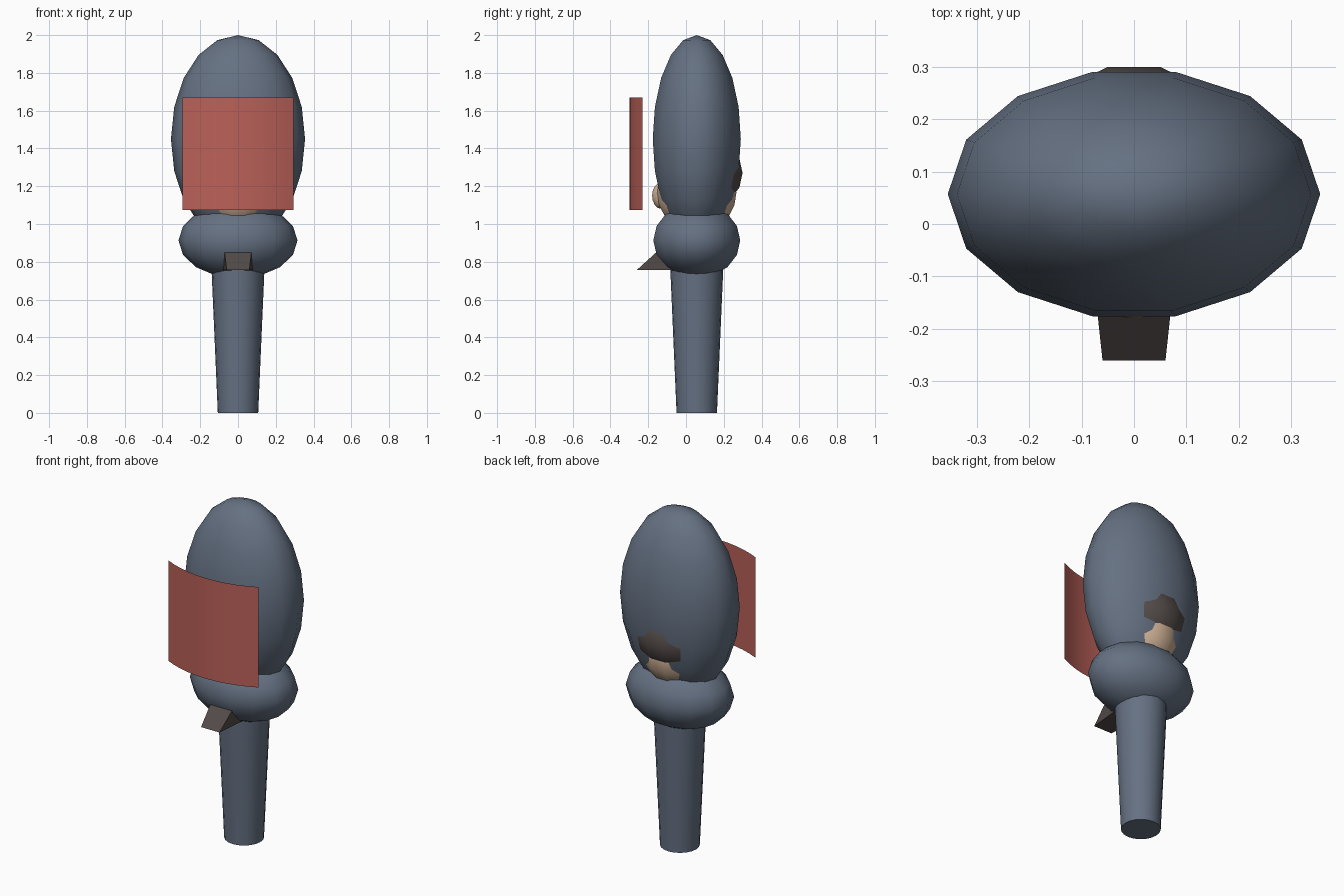
import bpy, bmesh, math
from mathutils import Matrix

cube = bpy.data.objects.get("Cube")
if cube:
    bpy.data.objects.remove(cube, do_unlink=True)

AXIS_Y = 0.057


def material(name, rgb):
    m = bpy.data.materials.new(name)
    m.use_nodes = True
    m.diffuse_color = (*rgb, 1)
    bsdf = m.node_tree.nodes["Principled BSDF"]
    bsdf.inputs["Base Color"].default_value = (*rgb, 1)
    bsdf.inputs["Roughness"].default_value = 0.8
    return m


blue = material("slate blue", (0.13, 0.165, 0.225))
red = material("brick red", (0.5, 0.12, 0.1))
skin = material("skin", (0.6, 0.42, 0.29))
dark = material("dark brown", (0.085, 0.07, 0.065))


def finish(name, bm, mat, smooth=None):
    bmesh.ops.recalc_face_normals(bm, faces=bm.faces[:])
    mesh = bpy.data.meshes.new(name)
    bm.to_mesh(mesh)
    bm.free()
    mesh.materials.append(mat)
    ob = bpy.data.objects.new(name, mesh)
    bpy.context.collection.objects.link(ob)
    if smooth:
        bpy.ops.object.select_all(action='DESELECT')
        ob.select_set(True)
        bpy.context.view_layer.objects.active = ob
        bpy.ops.object.shade_smooth_by_angle(angle=math.radians(smooth))
    return ob


def ellipsoid(name, centre, radii, mat, segments=14, rings=10):
    bm = bmesh.new()
    bmesh.ops.create_uvsphere(bm, u_segments=segments, v_segments=rings, radius=1)
    # Turn so that a column of vertices lies on the x axis
    if not any(abs(v.co.y) < 1e-4 and v.co.x > 0.5 for v in bm.verts):
        bmesh.ops.rotate(bm, verts=bm.verts, matrix=Matrix.Rotation(math.pi / 2, 3, 'Z'))
    bmesh.ops.scale(bm, vec=radii, verts=bm.verts)
    bmesh.ops.translate(bm, vec=centre, verts=bm.verts)
    return finish(name, bm, mat, 60)


# Tall hood, collar roll, and the head tucked inside
ellipsoid("hood", (0, AXIS_Y, 1.45), (0.355, 0.239, 0.55), blue)
ellipsoid("collar", (0, AXIS_Y, 0.913), (0.315, 0.236, 0.2), blue, rings=8)
ellipsoid("face", (0, AXIS_Y, 1.165), (0.19, 0.215, 0.21), skin)
ellipsoid("nose", (0, -0.13, 1.15), (0.05, 0.052, 0.07), skin, 10, 8)
ellipsoid("hair", (0, 0.08, 1.27), (0.225, 0.225, 0.2), dark, rings=8)

# Tapered handle
bm = bmesh.new()
bmesh.ops.create_cone(bm, cap_ends=True, segments=20, radius1=0.107, radius2=0.141,
                      depth=0.78, matrix=Matrix.Translation((0, AXIS_Y, 0.39)))
finish("handle", bm, blue, 40)

# Wedge-shaped spout: a front edge spreading back into the collar
bm = bmesh.new()
profile = [(0.06, -0.26, 0.757), (0.08, -0.05, 0.757), (0.074, -0.13, 0.875)]
sides = [[bm.verts.new((s * x, y, z)) for x, y, z in profile] for s in (-1, 1)]
for side in sides:
    bm.faces.new(side)
for i in range(3):
    j = (i + 1) % 3
    bm.faces.new((sides[0][i], sides[0][j], sides[1][j], sides[1][i]))
finish("spout", bm, dark)

# Curved shield: a thin arc sheet bowed towards the front
bm = bmesh.new()
half_width, radius, steps = 0.295, 0.656, 10
sweep = math.asin(half_width / radius)
previous = None
for i in range(steps + 1):
    a = sweep * (2 * i / steps - 1)
    x, y = radius * math.sin(a), -0.3 + radius * (1 - math.cos(a))
    column = [bm.verts.new((x, y, z)) for z in (1.075, 1.67)]
    if previous:
        bm.faces.new((previous[0], column[0], column[1], previous[1]))
    previous = column
finish("shield", bm, red, 40)
